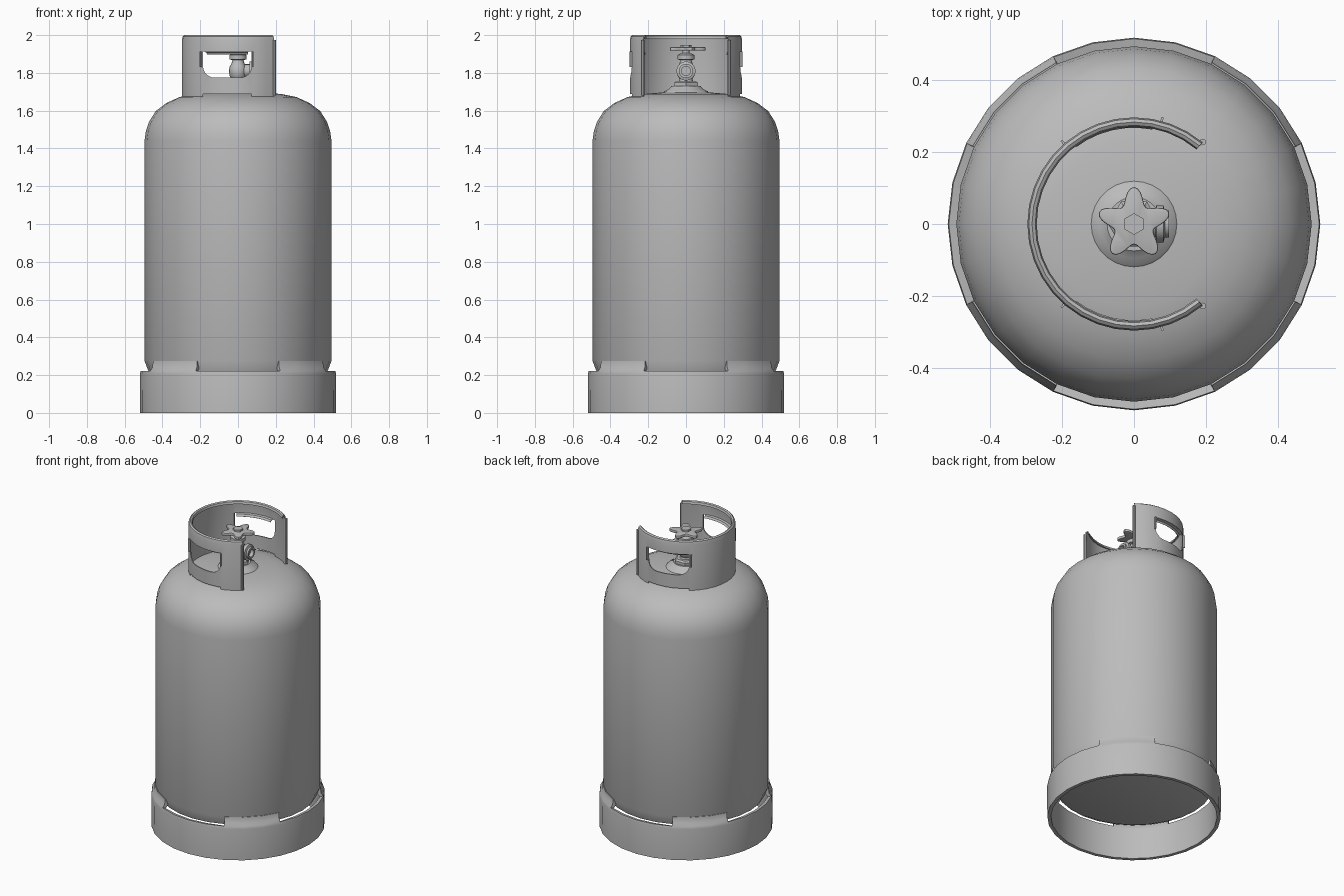
import bpy, bmesh
from math import sin, cos, pi, radians
from mathutils import Matrix

if "Cube" in bpy.data.objects:
    bpy.data.objects.remove(bpy.data.objects["Cube"])

GREY = (0.5, 0.5, 0.5)
steel = bpy.data.materials.new("steel_grey")
steel.use_nodes = True
steel.diffuse_color = (*GREY, 1)
steel.node_tree.nodes["Principled BSDF"].inputs["Base Color"].default_value = (*GREY, 1)


def to_object(name, bm, matrix=None):
    if matrix:
        bm.transform(matrix)
    mesh = bpy.data.meshes.new(name)
    bm.to_mesh(mesh)
    bm.free()
    mesh.materials.append(steel)
    ob = bpy.data.objects.new(name, mesh)
    bpy.context.collection.objects.link(ob)
    return ob


def activate(ob):
    bpy.ops.object.select_all(action='DESELECT')
    ob.select_set(True)
    bpy.context.view_layer.objects.active = ob


def smooth(ob, angle=35):
    activate(ob)
    bpy.ops.object.shade_smooth_by_angle(angle=radians(angle))


def apply_modifier(ob, name, kind, **settings):
    mod = ob.modifiers.new(name, kind)
    for key, value in settings.items():
        setattr(mod, key, value)
    activate(ob)
    bpy.ops.object.modifier_apply(modifier=name)


def revolve(name, profile, sides, start=0, sweep=360, thickness=0, keep=None, matrix=None):
    """Spin (radius, height) points about z; keep(side, row) drops faces."""
    bm = bmesh.new()
    full = sweep == 360
    rings = []
    for i in range(sides if full else sides + 1):
        a = radians(start + sweep * i / sides)
        rings.append([bm.verts.new((r * cos(a), r * sin(a), z)) for r, z in profile])
    for i in range(sides):
        near, far = rings[i], rings[(i + 1) % len(rings)]
        for j in range(len(profile) - 1):
            if keep is None or keep(i, j):
                bm.faces.new((near[j], far[j], far[j + 1], near[j + 1]))
    loose = [v for v in bm.verts if not v.link_faces]
    bmesh.ops.delete(bm, geom=loose, context='VERTS')
    bmesh.ops.remove_doubles(bm, verts=bm.verts, dist=1e-5)
    ob = to_object(name, bm, matrix)
    if thickness:
        apply_modifier(ob, "wall", 'SOLIDIFY', thickness=thickness, offset=-1)
    return ob


def prism(name, points, depth, matrix=None):
    """Extrude a flat outline upward from z = 0."""
    bm = bmesh.new()
    face = bm.faces.new([bm.verts.new((x, y, 0)) for x, y in points])
    top = bmesh.ops.extrude_face_region(bm, geom=[face])["geom"]
    bmesh.ops.translate(bm, vec=(0, 0, depth),
                        verts=[v for v in top if isinstance(v, bmesh.types.BMVert)])
    bmesh.ops.recalc_face_normals(bm, faces=bm.faces)
    return to_object(name, bm, matrix)


# Tank with domed shoulder and flat underside
smooth(revolve("tank_body", [
    (0, 0.20), (0.44, 0.20), (0.472, 0.215), (0.495, 0.275), (0.495, 1.44),
    (0.488, 1.49), (0.472, 1.54), (0.435, 1.598), (0.38, 1.64), (0.31, 1.672),
    (0.23, 1.688), (0.11, 1.698), (0, 1.70)], 28))

# Foot skirt: four tabs lean in to the tank, four slots left open between them
slot_sides = {(7 * quarter + k) % 28 for quarter in range(4) for k in (-2, -1, 0, 1)}
smooth(revolve("foot_skirt", [
    (0.518, 0), (0.519, 0.205), (0.516, 0.222), (0.503, 0.24), (0.499, 0.275)],
    28, thickness=0.022, keep=lambda i, j: j < 2 or i not in slot_sides))

# Guard collar with an inward rolled rim, open toward +x
collar = revolve("guard_collar", [
    (0.297, 1.665), (0.297, 1.975), (0.293, 1.993), (0.284, 2.0),
    (0.275, 1.995), (0.271, 1.98)], 26, start=50, sweep=260, thickness=0.007)

# Hand windows and bottom notches, cut straight through front and back
LEFT, RIGHT, LOW, HIGH, ROUND = -0.185, 0.072, 1.775, 1.912, 0.06
window = [(LEFT, HIGH)]
for cx, a0 in ((LEFT + ROUND, 180), (RIGHT - ROUND, 270)):
    for k in range(7):
        a = radians(a0 + 15 * k)
        window.append((cx + ROUND * cos(a), LOW + ROUND + ROUND * sin(a)))
window.append((RIGHT, HIGH))
notch = [(LEFT, 1.6), (RIGHT, 1.6), (RIGHT, 1.688), (LEFT, 1.688)]
upright = Matrix.Translation((0, 0.5, 0)) @ Matrix.Rotation(pi / 2, 4, 'X')
for label, outline in (("window_cutter", window), ("notch_cutter", notch)):
    cutter = prism(label, outline, 1, upright)
    cutter.hide_render = True
    apply_modifier(collar, "cut", 'BOOLEAN', object=cutter, operation='DIFFERENCE', solver='EXACT')
    bpy.data.objects.remove(cutter)
smooth(collar)

# Folded window edges and beads on the collar ends
for side, mid in (("back", 103), ("front", 257)):
    smooth(revolve(side + "_window_fold", [(0.292, 1.916), (0.276, 1.912), (0.268, 1.9)],
                   6, start=mid - 24, sweep=48, thickness=0.005))
    for edge, offset in (("inner", -28), ("outer", 28)):
        revolve(f"{side}_{edge}_window_lip", [(0.308, 1.83), (0.308, 1.912)],
                1, start=mid + offset - 0.6, sweep=1.2, thickness=0.016)
    end = radians(50 if side == "back" else 310)
    bead = Matrix.Translation((0.298 * cos(end), 0.298 * sin(end), 0))
    smooth(revolve(side + "_collar_end", [
        (0, 1.68), (0.009, 1.68), (0.009, 1.975), (0, 1.975)], 8, matrix=bead))

# Valve boss and valve body
smooth(revolve("valve_boss", [
    (0.125, 1.69), (0.115, 1.703), (0.095, 1.712), (0.075, 1.73), (0, 1.73)], 28))
smooth(revolve("valve_base_nut", [
    (0, 1.728), (0.072, 1.728), (0.072, 1.748), (0.06, 1.757), (0, 1.757)], 6))
smooth(revolve("valve_body", [
    (0.04, 1.75), (0.034, 1.768), (0.045, 1.785), (0.048, 1.81), (0.045, 1.832),
    (0.034, 1.85), (0.03, 1.868), (0.046, 1.872), (0.046, 1.895),
    (0.03, 1.902), (0.018, 1.905), (0.018, 1.93), (0, 1.93)], 16))

# Side outlet, facing +x, with a hollow mouth
sideways = Matrix.Translation((0, 0, 1.81)) @ Matrix.Rotation(pi / 2, 4, 'Y')
smooth(revolve("valve_outlet", [
    (0.036, 0), (0.036, 0.06), (0.051, 0.062), (0.051, 0.082), (0.038, 0.086),
    (0.038, 0.098), (0.025, 0.098), (0.025, 0.075), (0, 0.075)], 16, matrix=sideways))

# Five-pointed hand wheel
star = []
for k in range(60):
    a = 2 * pi * k / 60
    wave = (0.5 + 0.5 * cos(5 * (a - pi / 2))) ** 1.2
    star.append(((0.057 + 0.046 * wave) * cos(a), (0.057 + 0.046 * wave) * sin(a)))
wheel = prism("hand_wheel", star, 0.018, Matrix.Translation((0, 0, 1.918)))
apply_modifier(wheel, "round", 'BEVEL', width=0.004, segments=2, limit_method='ANGLE',
               angle_limit=radians(50))
smooth(wheel)
revolve("wheel_nut", [(0, 1.93), (0.03, 1.93), (0.03, 1.948), (0, 1.948)], 6, start=30)
